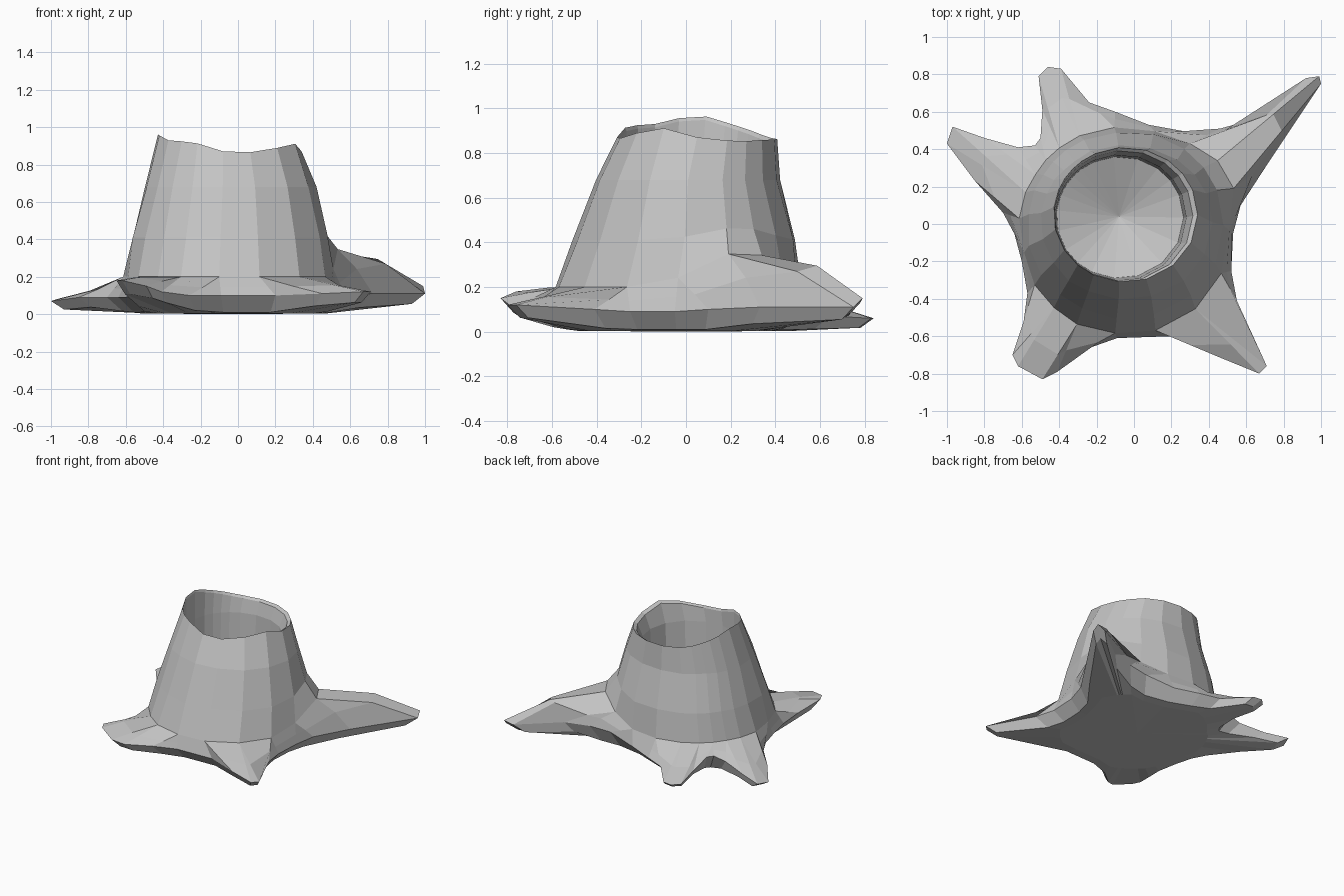
import bpy, bmesh, math, random
from mathutils import Vector

random.seed(4)
if "Cube" in bpy.data.objects:
    bpy.data.objects.remove(bpy.data.objects["Cube"], do_unlink=True)

# Ground outline of the stump, counter-clockwise, in hundredths: x, y, edge height
VALLEY_EAST = [(53, -5, 9), (57, 10, 10)]
ROOT_LONG = [(72, 33, 11), (100, 75, 11), (99, 79, 15), (92, 78, 13), (64, 56, 14)]
VALLEY_NORTH = [(46, 51, 14), (30, 49, 13), (8, 53, 9), (-10, 60, 8)]
ROOT_BACK = [(-24, 65, 7), (-39, 83, 6), (-46, 84, 6), (-51, 79, 6), (-49, 61, 9)]
VALLEY_NOTCH = [(-50, 46, 14), (-53, 42, 14)]
ROOT_SIDE = [(-62, 41, 12), (-80, 46, 9), (-97, 52, 8), (-100, 43, 7), (-85, 23, 9)]
VALLEY_WEST = [(-70, 6, 9), (-64, -5, 9), (-60, -20, 9), (-57, -37, 10)]
ROOT_FRONT = [(-59, -52, 13), (-65, -70, 18), (-62, -76, 18), (-49, -83, 15), (-41, -79, 12)]
VALLEY_SOUTH = [(-26, -67, 10), (-9, -61, 10), (20, -60, 10)]
ROOT_SHORT = [(45, -71, 11), (67, -80, 12), (71, -76, 12), (55, -41, 10), (52, -25, 9)]
OUTLINE = [Vector(p) / 100 for part in (
    VALLEY_EAST, ROOT_LONG, VALLEY_NORTH, ROOT_BACK, VALLEY_NOTCH, ROOT_SIDE,
    VALLEY_WEST, ROOT_FRONT, VALLEY_SOUTH, ROOT_SHORT) for p in part]
COUNT = len(OUTLINE)

# Rim height every thirty degrees
RIM = [.87, .85, .86, .86, .87, .92, .975, .93, .92, .86, .87, .92]


def unwrapped_angles():
    """Outline angles that keep growing around the stump."""
    result = []
    for p in OUTLINE:
        a = math.atan2(p.y, p.x)
        while result and a < result[-1] - math.pi:
            a += math.tau
        result.append(a)
    return result


def pair_of(values, i):
    """Values of the two columns that share one trunk facet edge."""
    return values[i // 2 * 2: i // 2 * 2 + 2]


def trunk_angles(angles, window=3):
    """Evened-out angles shared by pairs of columns, for broad trunk facets."""
    def at(i):
        return angles[i % COUNT] + math.tau * (i // COUNT)
    smooth = [sum(at(i + k) for k in range(-window, window + 1)) / (2 * window + 1)
              for i in range(COUNT)]
    return [sum(pair_of(smooth, i)) / len(pair_of(smooth, i)) for i in range(COUNT)]


def rim_height(a):
    t = (a % math.tau) / math.tau * len(RIM)
    i = int(t)
    return RIM[i % len(RIM)] + (RIM[(i + 1) % len(RIM)] - RIM[i % len(RIM)]) * (t - i)


def ellipse(cx, cy, rx, ry, height, wobble=0.0):
    """Ring of trunk points; height is a function of the angle."""
    ring, last, scale = [], None, 1
    for a in TRUNK:
        if a != last:
            scale, last = 1 + random.uniform(-wobble, wobble), a
        ring.append(Vector((cx + rx * scale * math.cos(a),
                            cy + ry * scale * math.sin(a), height(a))))
    return ring


def long_root_swell(a):
    """One over the long root, fading to zero beside it."""
    return max(0, math.cos(a - math.radians(29))) ** 10


def flare_height(a):
    return .2 + .16 * long_root_swell(a)


def under_point(p):
    """Underside edge, tucked in below the outline and rising to the root tips."""
    tip = min(1, max(0, (p.xy.length - .65) / .25))
    inset = .87 + .06 * tip
    return Vector((p.x * inset, p.y * inset, .01 + .75 * tip * max(0, p.z - .05)))


def sole_point(p):
    """Flat resting surface beneath the trunk."""
    inset = min(.75, .52 / p.xy.length)
    return Vector((p.x * inset, p.y * inset, .004))


TRUNK = trunk_angles(unwrapped_angles())
sole = [sole_point(p) for p in OUTLINE]
underside = [under_point(p) for p in OUTLINE]

# Trunk rings from foot to rim, then the hollow
foot = ellipse(-.05, -.035, .57, .555, flare_height, .008)
lower = ellipse(-.045, -.005, .525, .5, lambda a: flare_height(a) * .35 + .34, .012)
upper = ellipse(-.04, .01, .46, .415, lambda a: .68, .012)
rim = ellipse(-.045, .05, .385, .36, rim_height)
lip = ellipse(-.055, .045, .37, .348, lambda a: rim_height(a) - .015)
inner_wall = ellipse(-.07, .035, .35, .335, lambda a: .75)
hollow = ellipse(-.075, .035, .34, .325, lambda a: .5)

# Foot swells into the long root and stays inside the outline
reach = [p.xy.length * .96 for p in OUTLINE]
for i, (f, a) in enumerate(zip(foot, TRUNK)):
    f.xy = f.xy * (1 + .13 * long_root_swell(a))
    f.xy = f.xy * min(1, min(pair_of(reach, i)) / f.xy.length)

# Root crests, about halfway from the trunk foot to the outline
crest = []
for f, a, p in zip(foot, TRUNK, OUTLINE):
    q = f.lerp(p, .55)
    gap = min(.5, (p.xy - f.xy).length)
    q.z += gap * (.4 * p.z + .12 * long_root_swell(a) - .05)
    crest.append(q)

# Skin the rings into one shell
bm = bmesh.new()
rings = [[bm.verts.new(p) for p in ring] for ring in
         (sole, underside, OUTLINE, crest, foot, lower, upper, rim, lip, inner_wall, hollow)]
for below, above in zip(rings, rings[1:]):
    for i in range(COUNT):
        j = (i + 1) % COUNT
        bm.faces.new((below[i], below[j], above[j], above[i]))

# Close the base and the hollow floor with fans
base_centre = bm.verts.new((-.03, 0, 0))
floor_centre = bm.verts.new((-.08, .04, .36))
for i in range(COUNT):
    j = (i + 1) % COUNT
    bm.faces.new((rings[0][j], rings[0][i], base_centre))
    bm.faces.new((rings[-1][i], rings[-1][j], floor_centre))

bmesh.ops.remove_doubles(bm, verts=bm.verts, dist=.002)
bmesh.ops.recalc_face_normals(bm, faces=bm.faces)

mesh = bpy.data.meshes.new("hollow_stump")
bm.to_mesh(mesh)
bm.free()
stump = bpy.data.objects.new("hollow_stump", mesh)
bpy.context.collection.objects.link(stump)

# Plain grey material
grey = bpy.data.materials.new("stump_grey")
grey.use_nodes = True
colour = (.55, .55, .55, 1)
grey.diffuse_color = colour
bsdf = grey.node_tree.nodes["Principled BSDF"]
bsdf.inputs["Base Color"].default_value = colour
bsdf.inputs["Roughness"].default_value = .9
mesh.materials.append(grey)
